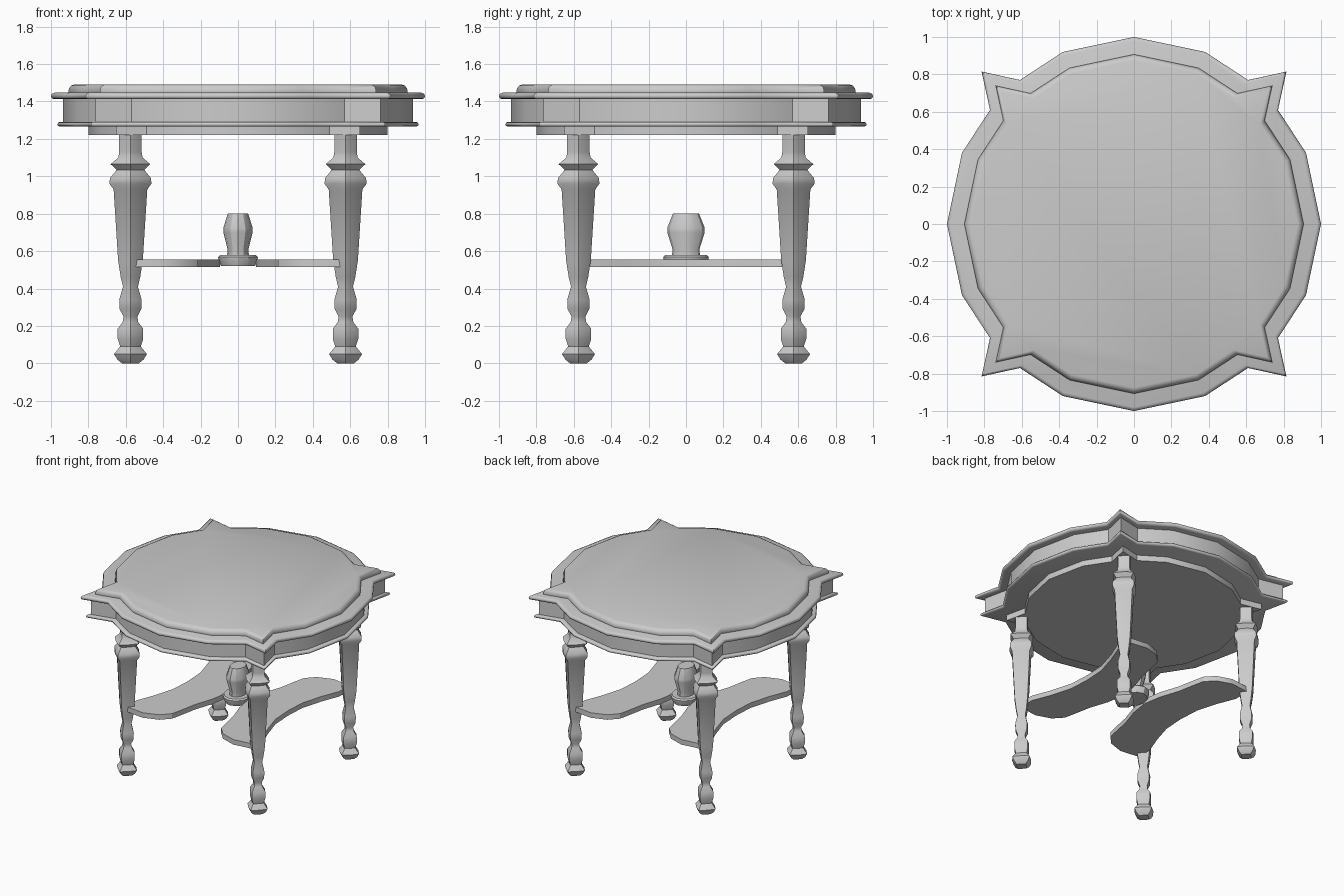
import bpy, bmesh, math

if "Cube" in bpy.data.objects:
    bpy.data.objects.remove(bpy.data.objects["Cube"])

def finish(name, bm, angle):
    bmesh.ops.recalc_face_normals(bm, faces=bm.faces)
    me = bpy.data.meshes.new(name)
    bm.to_mesh(me)
    bm.free()
    ob = bpy.data.objects.new(name, me)
    bpy.context.collection.objects.link(ob)
    bpy.ops.object.select_all(action='DESELECT')
    ob.select_set(True)
    bpy.context.view_layer.objects.active = ob
    bpy.ops.object.shade_smooth_by_angle(angle=math.radians(angle))
    return ob

def loft(name, outline, stack, centre=(0, 0), angle=30):
    """Stack scaled copies of an outline, bridge them and cap both ends."""
    bm = bmesh.new()
    rings = [[bm.verts.new((centre[0] + x * s, centre[1] + y * s, z)) for x, y in outline]
             for s, z in stack]
    n = len(outline)
    for a, b in zip(rings, rings[1:]):
        for i in range(n):
            j = (i + 1) % n
            bm.faces.new((a[i], a[j], b[j], b[i]))
    bm.faces.new(rings[0][::-1])
    bm.faces.new(rings[-1])
    return finish(name, bm, angle)

# Round outline with four pointed corners: one quarter, turned four times
quarter = [(1, 0), (.92, .38), (.77, .61), (.815, .815), (.61, .77), (.38, .92)]
outline = []
for k in range(4):
    for x, y in quarter:
        for _ in range(k):
            x, y = -y, x
        outline.append((x, y))

# Table top tiers
loft("under_panel", outline, [(.8, 1.22), (.8, 1.27)])
loft("lower_moulding", outline,
     [(.95, 1.265), (.962, 1.269), (.966, 1.278), (.962, 1.287), (.95, 1.291)], angle=50)
loft("apron", outline, [(.935, 1.285), (.935, 1.42)])
loft("upper_moulding", outline,
     [(.98, 1.412), (.995, 1.417), (1, 1.429), (.995, 1.441), (.98, 1.447)], angle=50)
loft("table_top", outline,
     [(.905, 1.445), (.907, 1.457), (.902, 1.472), (.892, 1.485), (.875, 1.491)], angle=50)

# Carved legs: eight-sided section, pointed along the axes
section = []
for i in range(8):
    r = 1 if i % 2 == 0 else .78
    section.append((r * math.cos(i * math.pi / 4), r * math.sin(i * math.pi / 4)))
leg_profile = [(.045, 0), (.07, .02), (.088, .05), (.055, .09), (.068, .13), (.068, .185),
               (.042, .22), (.037, .25), (.058, .29), (.06, .34), (.04, .41), (.052, .46),
               (.066, .55), (.09, .93), (.112, .96), (.11, .99), (.085, 1.02), (.075, 1.035),
               (.106, 1.065), (.065, 1.1), (.06, 1.13), (.06, 1.23)]
for fy, sy in (("front", -1), ("back", 1)):
    for fx, sx in (("left", -1), ("right", 1)):
        loft(f"{fy}_{fx}_leg", section, leg_profile, (.575 * sx, .575 * sy), 40)

# Curved stretcher boards joining the front and back legs on each side
half = [(.44, 0), (.45, -.17), (.50, -.34), (.555, -.48), (.56, -.61), (.40, -.63), (.28, -.59),
        (.215, -.52), (.195, -.43), (.17, -.30), (.12, -.15), (.095, 0)]
board = half + [(x, -y) for x, y in half[-2:0:-1]]
for side, sx in (("left", -1), ("right", 1)):
    loft(f"{side}_stretcher", [(x * sx, y) for x, y in board], [(1, .515), (1, .555)])

# Central finial, slightly flattened, on a round base
circle = [(math.sin(i * math.pi / 6), math.cos(i * math.pi / 6)) for i in range(12)]
loft("finial_base", [(x * .87, y) for x, y in circle],
     [(.105, .52), (.12, .555), (.122, .568), (.112, .578)])
loft("finial", [(x * .78, y) for x, y in circle],
     [(.075, .57), (.072, .61), (.1, .70), (.1, .725), (.07, .8)])
